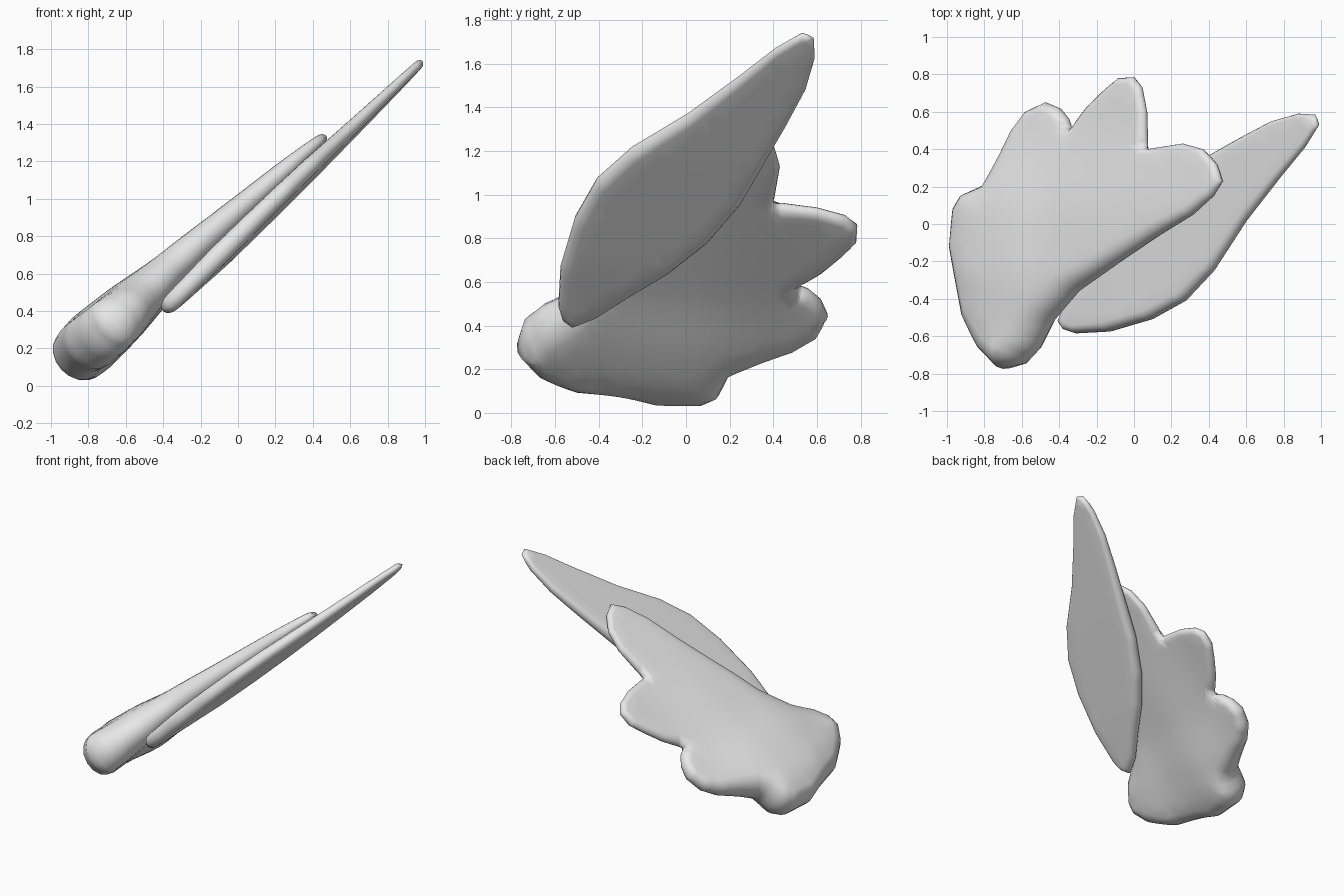
import bpy, bmesh, math
from mathutils import Vector
from mathutils.geometry import delaunay_2d_cdt, intersect_point_line

if "Cube" in bpy.data.objects:
    bpy.data.objects.remove(bpy.data.objects["Cube"])


def smoothstep(a, b, t):
    t = max(0.0, min(1.0, (t - a) / (b - a)))
    return t * t * (3 - 2 * t)


def lerp_table(table, x):
    """Piecewise linear lookup in (x, value) pairs."""
    if x <= table[0][0]:
        return table[0][1]
    for (x0, v0), (x1, v1) in zip(table, table[1:]):
        if x <= x1:
            return v0 + (v1 - v0) * (x - x0) / (x1 - x0)
    return table[-1][1]


def edge_distance(p, loop):
    best = 9.0
    for a, b in zip(loop, loop[1:] + loop[:1]):
        q, t = intersect_point_line(p, a, b)
        t = max(0.0, min(1.0, t))
        best = min(best, (p - a.lerp(b, t)).length)
    return best


def inside(p, loop):
    hit = False
    for a, b in zip(loop, loop[1:] + loop[:1]):
        if (a.y > p.y) != (b.y > p.y):
            if p.x < a.x + (p.y - a.y) * (b.x - a.x) / (b.y - a.y):
                hit = not hit
    return hit


def pillow(name, outline, height, thickness, rim, normal, mat):
    """Rounded slab: outline laid on a sloping surface, swollen along its normal."""
    pts = [Vector(p) for p in outline]
    loop = []
    for a, b in zip(pts, pts[1:] + pts[:1]):
        k = max(1, math.ceil((b - a).length / 0.05))
        loop += [a.lerp(b, i / k) for i in range(k)]
    n = len(loop)
    flat = list(loop)
    # inset rings that carry the rounded rim
    for f in (0.08, 0.32, 0.65, 1.0):
        for i, p in enumerate(loop):
            d = f * rim(p.x, p.y)
            t = (loop[(i + 1) % n] - loop[i - 1]).normalized()
            for side in (-1, 1):
                q = p + Vector((-t.y, t.x)) * d * side
                if inside(q, loop) and edge_distance(q, loop) > 0.8 * d:
                    flat.append(q)
    # interior grid
    step = 0.06
    for i in range(-18, 19):
        for j in range(-15, 16):
            q = Vector((i * step, j * step))
            if inside(q, loop) and edge_distance(q, loop) > rim(q.x, q.y) + 0.025:
                flat.append(q)
    edges = [(i, (i + 1) % n) for i in range(n)]
    verts, _, faces, *_ = delaunay_2d_cdt(flat, edges, [], 1, 1e-4)

    bm = bmesh.new()
    upper, lower = [], []
    for v in verts:
        d = edge_distance(v, loop)
        base = Vector((v.x, v.y, height(v.x, v.y)))
        if d < 1e-4:
            u = bm.verts.new(base)
            upper.append(u)
            lower.append(u)
            continue
        k = 1 - min(d / rim(v.x, v.y), 1)
        off = normal * thickness(v.x, v.y) * math.sqrt(1 - k * k)
        upper.append(bm.verts.new(base + off))
        lower.append(bm.verts.new(base - off))
    for f in faces:
        c = sum((verts[i] for i in f), Vector((0, 0))) / len(f)
        if all(upper[i] is lower[i] for i in f) or not inside(c, loop):
            continue
        bm.faces.new([upper[i] for i in f])
        bm.faces.new([lower[i] for i in reversed(f)])
    bmesh.ops.delete(bm, geom=[v for v in bm.verts if not v.link_faces], context='VERTS')
    # even out the swelling without moving the rim
    inner = [v for v in bm.verts if edge_distance(v.co.xy, loop) > 0.1]
    bmesh.ops.smooth_vert(bm, verts=inner, factor=0.5,
                          use_axis_x=True, use_axis_y=True, use_axis_z=True)
    bmesh.ops.recalc_face_normals(bm, faces=bm.faces)
    me = bpy.data.meshes.new(name)
    bm.to_mesh(me)
    bm.free()
    me.polygons.foreach_set("use_smooth", [True] * len(me.polygons))
    me.materials.append(mat)
    ob = bpy.data.objects.new(name, me)
    bpy.context.collection.objects.link(ob)
    return ob


grey = bpy.data.materials.new("light grey")
grey.diffuse_color = (0.8, 0.8, 0.8, 1)
grey.use_nodes = True
grey.node_tree.nodes["Principled BSDF"].inputs["Base Color"].default_value = grey.diffuse_color

# Lobed wing: thick at the root, thin at the three feather lobes
wing_outline = [
    (-.945, -.13), (-.925, .08), (-.88, .16), (-.77, .21), (-.70, .36), (-.64, .50),
    (-.57, .60), (-.47, .65), (-.40, .62), (-.355, .565), (-.335, .505), (-.25, .62),
    (-.16, .71), (-.08, .78), (0, .785), (.04, .73), (.065, .60), (.07, .40),
    (.26, .43), (.37, .40), (.44, .32), (.47, .23), (.42, .15), (.31, .05),
    (.13, -.06), (-.08, -.20), (-.31, -.36), (-.45, -.52), (-.53, -.67),
    (-.61, -.75), (-.70, -.775), (-.79, -.68), (-.875, -.50)]


def wing_height(x, y):
    return .934 + .91 * x - .10 * y - .06 * smoothstep(-.2, -.7, y)


def wing_thickness(x, y):
    t = lerp_table([(-.95, .13), (-.8, .16), (-.6, .14), (-.4, .10), (0, .068), (.45, .038)], x)
    return t * (1 - .5 * smoothstep(0, .6, y))


def wing_rim(x, y):
    return wing_thickness(x, y) * lerp_table([(-.9, .5), (-.6, .8), (-.3, 1.0)], x)


pillow("lobed_wing", wing_outline, wing_height, wing_thickness, wing_rim,
       Vector((-.91, .10, 1)).normalized(), grey)

# Long leading feather lying against the underside
feather_outline = [
    (-.40, -.52), (-.37, -.565), (-.31, -.585), (-.13, -.575), (.09, -.51), (.27, -.41),
    (.42, -.25), (.59, .01), (.77, .24), (.91, .41), (.985, .53), (.97, .585), (.88, .59),
    (.74, .55), (.57, .46), (.43, .38), (.20, .25), (.02, .10), (-.13, -.08),
    (-.24, -.25), (-.35, -.41)]


def feather_thickness(x, y):
    return lerp_table([(-.4, .045), (-.1, .054), (.4, .045), (1, .022)], x)


pillow("leading_feather", feather_outline,
       lambda x, y: .774 + 1.006 * x - .053 * y,
       feather_thickness, lambda x, y: .85 * feather_thickness(x, y),
       Vector((-1.006, .053, 1)).normalized(), grey)
